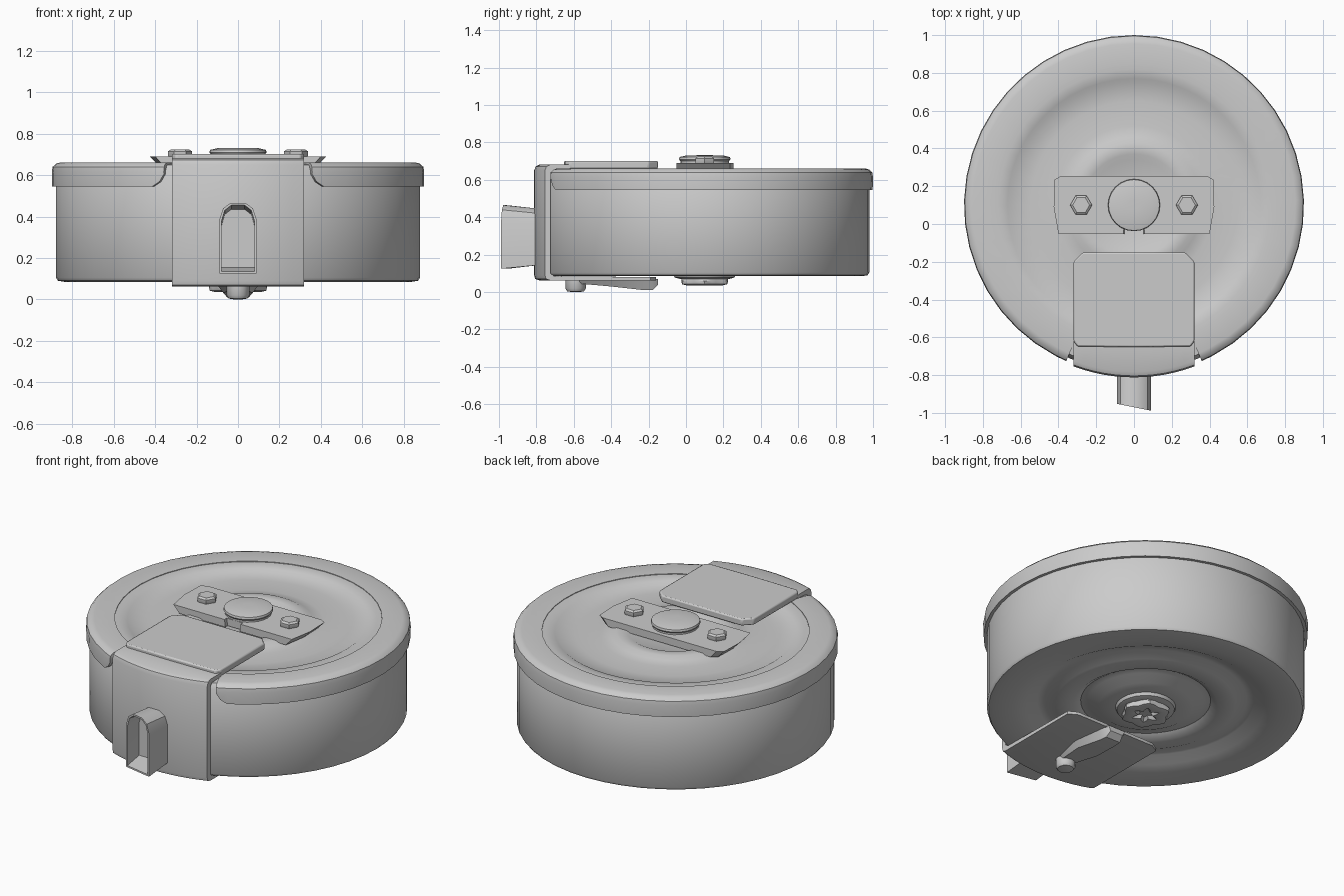
import bpy, bmesh
from math import sin, cos, pi, radians, sqrt

if "Cube" in bpy.data.objects:
    bpy.data.objects.remove(bpy.data.objects["Cube"])

CY = 0.1  # drum axis in y


def finish(name, bm, angle=35, bevel=0):
    bmesh.ops.recalc_face_normals(bm, faces=bm.faces)
    me = bpy.data.meshes.new(name)
    bm.to_mesh(me)
    bm.free()
    ob = bpy.data.objects.new(name, me)
    bpy.context.collection.objects.link(ob)
    if bevel:
        m = ob.modifiers.new("Bevel", "BEVEL")
        m.width, m.segments, m.limit_method = bevel, 2, 'ANGLE'
    bpy.ops.object.select_all(action='DESELECT')
    bpy.context.view_layer.objects.active = ob
    ob.select_set(True)
    bpy.ops.object.shade_smooth_by_angle(angle=radians(angle))
    return ob


def loft(name, rings, loop=False, caps=True, **kw):
    """Skin closed rings of equal length, optionally joined end to end."""
    bm = bmesh.new()
    vs = [[bm.verts.new(p) for p in r] for r in rings]
    n = len(rings[0])
    pairs = list(zip(vs, vs[1:])) + ([(vs[-1], vs[0])] if loop else [])
    for a, b in pairs:
        for i in range(n):
            j = (i + 1) % n
            bm.faces.new((a[i], a[j], b[j], b[i]))
    if caps and not loop:
        bm.faces.new(vs[0])
        bm.faces.new(vs[-1])
    return finish(name, bm, **kw)


def circle(r, z, n, x=0, y=CY, turn=0.0):
    return [(x + r * cos(2 * pi * i / n + turn), y + r * sin(2 * pi * i / n + turn), z)
            for i in range(n)]


def lathe(name, profile, n=32, x=0, y=CY, **kw):
    return loft(name, [circle(r, z, n, x, y) for r, z in profile], **kw)


# Drum with ringed bottom and top
lathe("drum", [
    (0.03, 0.095), (0.17, 0.095), (0.26, 0.10), (0.32, 0.13), (0.36, 0.135), (0.40, 0.11),
    (0.50, 0.115), (0.56, 0.14), (0.60, 0.135), (0.66, 0.105), (0.74, 0.09), (0.84, 0.085),
    (0.87, 0.09), (0.88, 0.105), (0.88, 0.62), (0.86, 0.65), (0.80, 0.655), (0.72, 0.655), (0.67, 0.648),
    (0.65, 0.635), (0.55, 0.632), (0.42, 0.63), (0.36, 0.64), (0.33, 0.655), (0.27, 0.655),
    (0.24, 0.64), (0.03, 0.64)], n=48)

# Lid rim, open at the front where the clip sits
cut = radians(23.5)
angles = [cut, cut + radians(1.5), cut + radians(4)]
angles += [angles[-1] + (2 * pi - 2 * angles[-1]) * k / 38 for k in range(1, 38)]
angles += [2 * pi - a for a in angles[2::-1]]
rings = []
for a in angles:
    d = min(a, 2 * pi - a) - cut
    low = 0.545 + 0.06 * max(0, 1 - d / radians(4)) ** 2
    sec = [(0.875, low), (0.898, low), (0.900, 0.615), (0.896, 0.64), (0.88, 0.655),
           (0.855, 0.662), (0.74, 0.659), (0.74, 0.645), (0.86, 0.638), (0.875, 0.62)]
    rings.append([(r * sin(a), CY - r * cos(a), z) for r, z in sec])
loft("lid_rim", rings)

# Clip: C-shaped wrap following the drum front
rings = []
for k in range(13):
    x = -0.32 + 0.64 * k / 12
    f = CY - sqrt(0.912 ** 2 - x * x)
    back = -0.19 + 0.03 * (abs(x) < 0.29)
    rings.append([(x, y, z) for y, z in [
        (back, 0.062), (f + 0.03, 0.062), (f + 0.006, 0.07), (f, 0.09), (f, 0.65), (f + 0.008, 0.672),
        (f + 0.03, 0.682), (-0.62, 0.682), (-0.62, 0.66), (f + 0.05, 0.655), (f + 0.03, 0.64),
        (f + 0.03, 0.10), (f + 0.05, 0.085), (back, 0.08)]])
loft("clip_wrap", rings)


def prism(name, outline, z0, z1, base=1.0, **kw):
    return loft(name, [[(x * base, y, z0) for x, y in outline],
                       [(x, y, z1) for x, y in outline]], **kw)


# Clip top pad
half = [(0.0, -0.652), (0.30, -0.648), (0.32, -0.62), (0.32, -0.20), (0.27, -0.15)]
prism("clip_top_pad", half + [(-x, y) for x, y in half[:0:-1]], 0.66, 0.702, bevel=0.008)

# Clip underside wedge and rivet
loft("clip_under_ridge", [
    [(-w, y, 0.07), (w, y, 0.07), (w * 0.7, y, z), (-w * 0.7, y, z)]
    for y, w, z in [(-0.57, 0.06, 0.045), (-0.40, 0.10, 0.03), (-0.22, 0.075, 0.01),
                    (-0.18, 0.07, 0.01), (-0.15, 0.06, 0.04)]])
lathe("clip_rivet", [(0.055, 0.07), (0.055, 0.02), (0.045, 0.004), (0.02, 0.0)], n=12, y=-0.59)

# Hollow arched loop on the clip front, open at the front and slightly skewed


def arch(y, skew, inset, grow):
    w, lo, hi = 0.09 - inset, 0.145 - grow + inset, 0.445 + grow - inset
    pts = [(-w, lo), (w, lo), (w, hi - 0.08), (w * 0.8, hi - 0.025), (w * 0.4, hi),
           (-w * 0.4, hi), (-w * 0.8, hi - 0.025), (-w, hi - 0.08)]
    return [(x, y - skew * x, z) for x, z in pts]


loft("front_loop", [arch(-0.78, 0, 0, 0), arch(-0.97, 0.2, 0, 0.02),
                    arch(-0.97, 0.2, 0.01, 0.02), arch(-0.84, 0, 0.01, 0)])

# Cross bar on the lid with hub and two hex nuts
half = [(0.055, -0.052), (0.40, -0.052), (0.425, 0.09), (0.42, 0.235), (0.385, 0.255)]
left = [(-x, y) for x, y in half[::-1]]
prism("cross_bar", half + left + [(-0.055, -0.03), (0.055, -0.03)], 0.645, 0.69, base=0.9)
lathe("hub_cap", [(0.13, 0.65), (0.13, 0.70), (0.138, 0.71), (0.135, 0.722), (0.10, 0.73), (0.03, 0.732)],
      n=24)
for side, label in ((-1, "left"), (1, "right")):
    lathe(label + "_nut", [(0.05, 0.68), (0.058, 0.695), (0.058, 0.715), (0.045, 0.724)], n=6, x=side * 0.28)

# Underside washer and lobed bolt with a recessed socket
lathe("bottom_washer", [(0.17, 0.10), (0.16, 0.078), (0.13, 0.07)], n=24)
rings = []
for r, z, amp in [(0.12, 0.085, 0.0), (0.13, 0.06, 0.010), (0.125, 0.042, 0.012), (0.10, 0.036, 0.012),
                  (0.06, 0.042, 0.02), (0.04, 0.06, 0.01)]:
    rings.append([((r + amp * cos(6 * t)) * cos(t), CY + (r + amp * cos(6 * t)) * sin(t), z)
                  for t in [2 * pi * i / 24 for i in range(24)]])
loft("bottom_bolt", rings)
